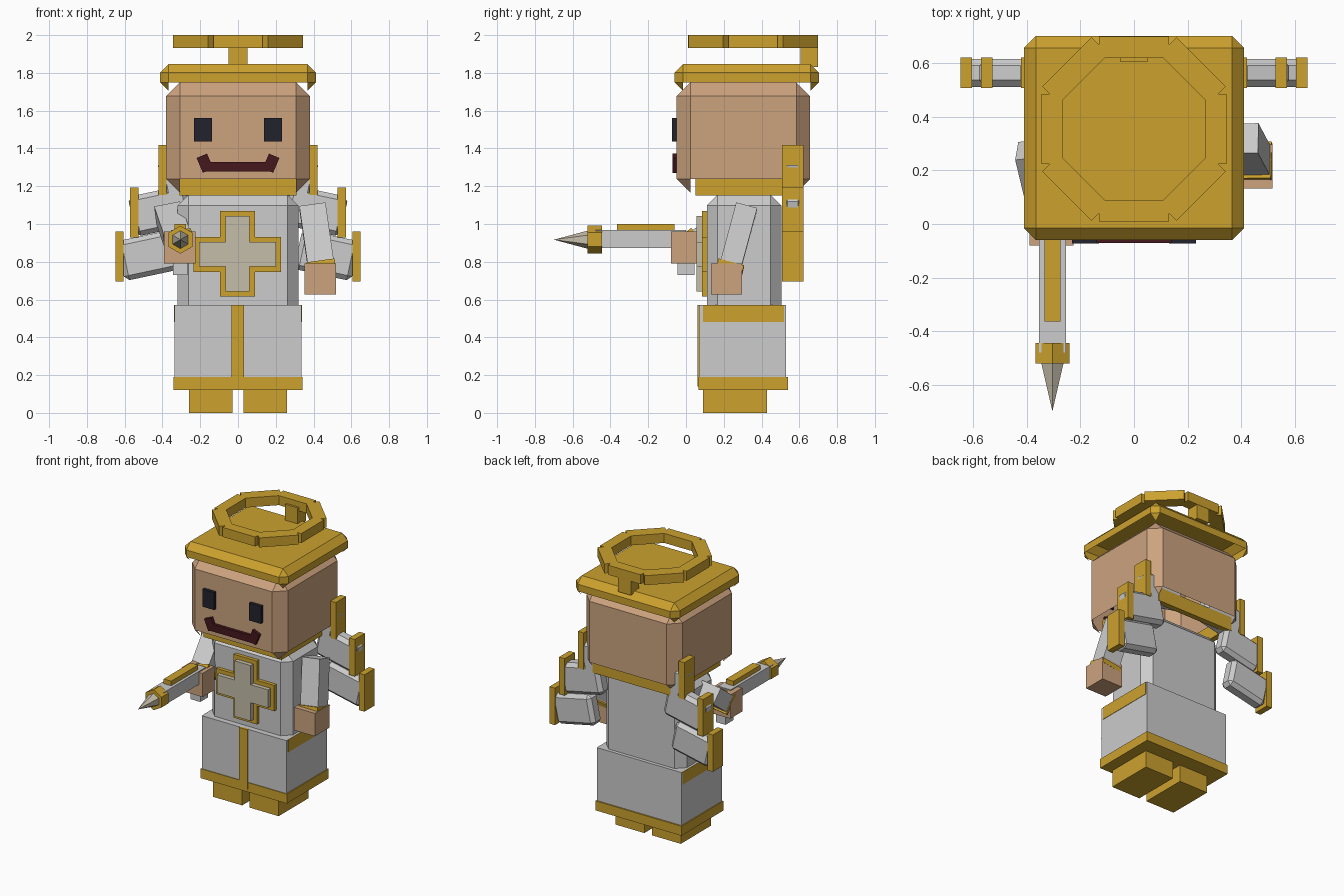
import bpy, bmesh
from math import pi, radians
from mathutils import Vector, Matrix

cube = bpy.data.objects.get("Cube")
if cube:
    bpy.data.objects.remove(cube, do_unlink=True)


def material(name, r, g, b):
    m = bpy.data.materials.new(name)
    m.use_nodes = True
    m.diffuse_color = (r, g, b, 1)
    m.node_tree.nodes["Principled BSDF"].inputs["Base Color"].default_value = (r, g, b, 1)
    return m


gold = material("gold", .604, .36, .027)
skin = material("skin", .604, .367, .21)
white = material("white cloth", .604, .604, .604)
beige = material("pale metal", .56, .51, .40)
navy = material("dark navy", .016, .016, .027)
maroon = material("maroon", .06, .009, .013)


def finish(name, bm, mat, matrix):
    mesh = bpy.data.meshes.new(name)
    bm.to_mesh(mesh)
    bm.free()
    mesh.materials.append(mat)
    ob = bpy.data.objects.new(name, mesh)
    ob.matrix_world = matrix
    bpy.context.collection.objects.link(ob)
    return ob


def block(name, center, size, mat, bevel=0, rot=None, open_bottom=False):
    """Box around a center, optionally chamfered, turned or open below."""
    bm = bmesh.new()
    bmesh.ops.create_cube(bm, size=1)
    bmesh.ops.scale(bm, vec=size, verts=bm.verts)
    if bevel:
        bmesh.ops.bevel(bm, geom=bm.edges[:], offset=bevel, segments=1, affect='EDGES')
    if open_bottom:
        bm.normal_update()
        low = [f for f in bm.faces if f.normal.z < -.65]
        bmesh.ops.delete(bm, geom=low, context='FACES')
    turn = rot.to_matrix().to_4x4() if hasattr(rot, "to_matrix") else (rot or Matrix())
    return finish(name, bm, mat, Matrix.Translation(center) @ turn)


def box(name, x, y, z, mat, **kw):
    """Box given by its ranges along the axes."""
    center = [(a + b) / 2 for a, b in (x, y, z)]
    return block(name, center, [b - a for a, b in (x, y, z)], mat, **kw)


def hex_solid(name, y_back, y_front, r_back, r_front, mat):
    """Six-sided solid pointing to the front along the staff axis."""
    bm = bmesh.new()
    bmesh.ops.create_cone(bm, cap_ends=True, segments=6, radius1=r_back,
                          radius2=r_front, depth=y_back - y_front)
    bmesh.ops.remove_doubles(bm, verts=bm.verts, dist=.0001)
    mid = Vector((-.305, (y_back + y_front) / 2, .917))
    finish(name, bm, mat, Matrix.Translation(mid) @ Matrix.Rotation(pi / 2, 4, 'X'))


def arm(side, shoulder, wrist):
    """Sleeve with a gold cuff from shoulder to wrist."""
    a, b = Vector(shoulder), Vector(wrist)
    rot = Vector((0, 0, 1)).rotation_difference(a - b)
    block(side + "_sleeve", (a + b) / 2, (.14, .115, (a - b).length), white, rot=rot)
    block(side + "_cuff", b, (.15, .14, .03), gold, rot=rot)


# Feet and skirt
for side, s in (("left", 1), ("right", -1)):
    block(side + "_foot", (s * .145, .26, .07), (.23, .34, .14), gold)
    block(side + "_belt_plate", (s * .336, .305, .525), (.004, .43, .09), gold)
box("skirt", (-.335, .335), (.07, .53), (.13, .57), white)
box("skirt_trim", (-.342, .342), (.065, .54), (.122, .19), gold)
box("skirt_front_strip", (-.035, .032), (.06, .08), (.14, .57), gold)

# Torso with a layered chest cross
box("torso", (-.32, .32), (.11, .505), (.5, 1.155), white, bevel=.058)
for name, mat, y, inset in (("cross_border", gold, .085, 0), ("cross_face", beige, .055, .028)):
    i = inset
    box(name + "_upright", (-.094 + i, .09 - i), (y, .12), (.615 + i, 1.07 - i), mat)
    box(name + "_bar", (-.235 + i, .228 - i), (y, .12), (.747 + i, .932 - i), mat)

# Head shell over a collar ring
box("head", (-.38, .38), (-.05, .657), (1.165, 1.75), skin, bevel=.073, open_bottom=True)
for y in (.05, .58):
    box("collar_bar", (-.31, .31), (y, y + .04), (1.15, 1.25), gold)
for x in (-.31, .27):
    box("collar_side", (x, x + .04), (.05, .62), (1.15, 1.25), gold)

# Face
for s in (1, -1):
    block("eye", (s * .185, -.055, 1.498), (.094, .036, .125), navy)
    block("mouth_corner", (s * .175, -.053, 1.322), (.06, .038, .085), maroon,
          rot=Matrix.Rotation(radians(s * 23), 4, 'Y'))
block("mouth", (0, -.053, 1.303), (.35, .036, .052), maroon)

# Hat shell
box("hat", (-.412, .412), (-.06, .703), (1.705, 1.846), gold, bevel=.045, open_bottom=True)

# Halo made of eight bars, held by a post
for k in range(8):
    turn = Matrix.Rotation(k * pi / 4, 4, 'Z')
    outer = .355 if k % 2 else .345
    mid = Vector((0, .355, 1.966)) + turn @ Vector(((outer + .265) / 2, 0, 0))
    block("halo_bar", mid, (outer - .265, .26, .068), gold, rot=turn)
box("halo_post", (-.05, .05), (.605, .698), (1.83, 1.96), gold)

# Wings: three tilted feathers per side, each ending in a gold plate
feathers = ((.40, 1.285, .255, 1.26), (.55, 1.06, .41, 1.07), (.627, .827, .47, .835))
for side, s in (("left", 1), ("right", -1)):
    for px, pz, fx, fz in feathers:
        block(side + "_wing_plate", (s * px, .565, pz), (.044, .115, .265), gold)
        block(side + "_wing_feather", (s * fx, .565, fz), (.31, .105, .215), white,
              bevel=.025, rot=Matrix.Rotation(radians(s * 12), 4, 'Y'))

# Arms and hands
arm("left", (.395, .32, 1.09), (.44, .235, .775))
block("left_hand", (.435, .215, .708), (.165, .165, .165), skin)
arm("right", (-.37, .28, 1.06), (-.315, .05, .90))
block("right_hand", (-.308, -.013, .875), (.165, .135, .17), skin)

# Pointed staff held forward, with a grip through the hand
box("staff_shaft", (-.355, -.255), (-.48, 0), (.873, .967), white)
box("staff_top_rail", (-.335, -.275), (-.365, -.06), (.96, 1.0), gold)
box("staff_grip", (-.345, -.268), (-.045, .045), (.73, .9), white)
hex_solid("staff_collar", -.445, -.522, .074, .074, gold)
hex_solid("staff_tip", -.52, -.70, .048, 0, beige)
